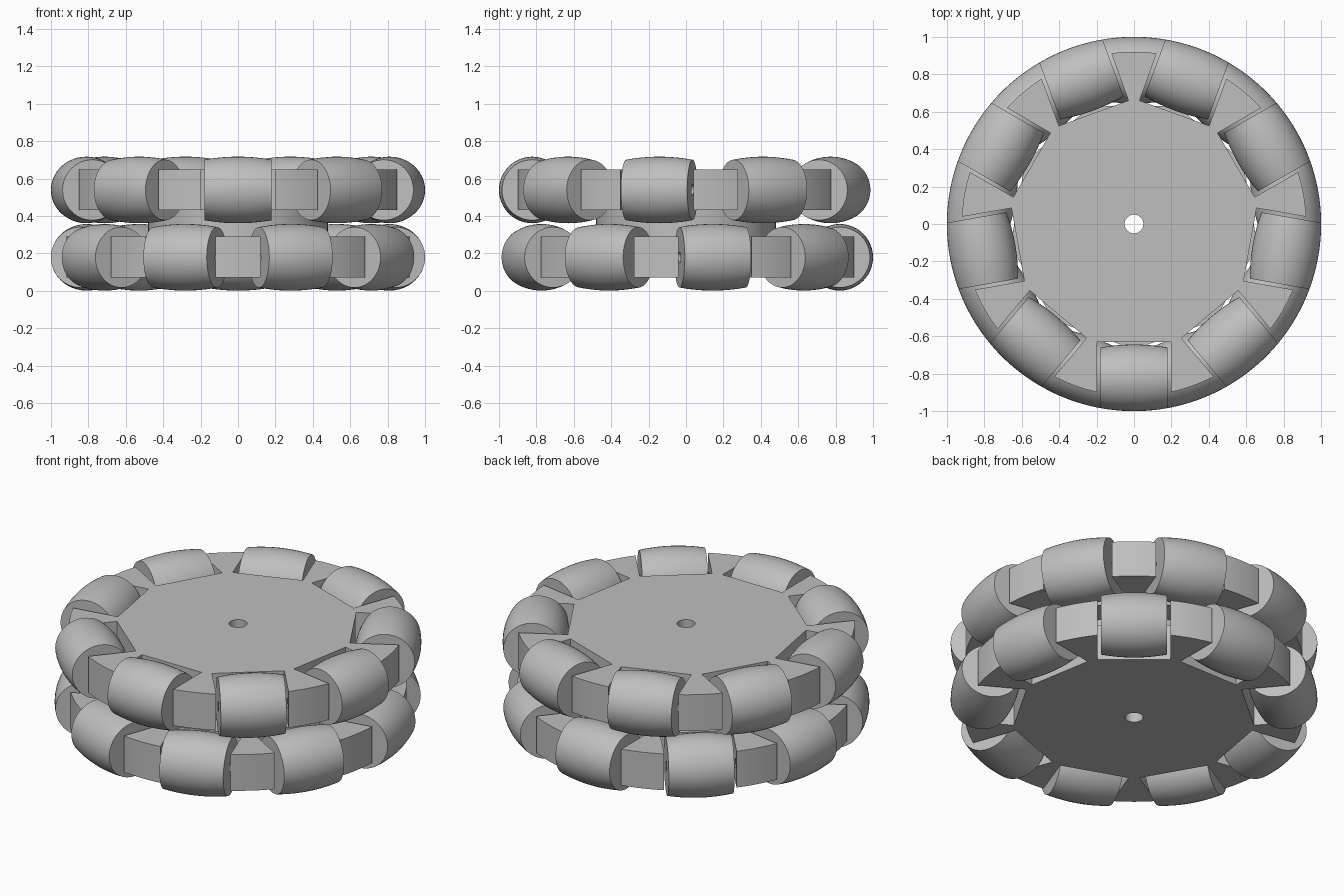
import bpy, bmesh, math
from mathutils import Matrix

if "Cube" in bpy.data.objects:
    bpy.data.objects.remove(bpy.data.objects["Cube"])

COUNT = 9
STEP = math.tau / COUNT
AXLE_R = 0.822      # distance of the roller axles from the wheel centre
HALF_W = 0.18       # half length of a roller
SLOT_W = 0.198      # half width of a roller slot
SLOT_IN = 0.63      # radius of the slot floor
DISC_R = 0.92
PIN_R = 0.03
DISC_H = 0.218

grey = bpy.data.materials.new("light grey")
grey.use_nodes = True
colour = (0.52, 0.52, 0.52, 1)
grey.diffuse_color = colour
grey.node_tree.nodes["Principled BSDF"].inputs["Base Color"].default_value = colour


def finish(bm, name):
    """Turn a bmesh into a grey mesh."""
    bmesh.ops.recalc_face_normals(bm, faces=bm.faces)
    mesh = bpy.data.meshes.new(name)
    bm.to_mesh(mesh)
    bm.free()
    mesh.materials.append(grey)
    return mesh


def place(mesh, name, matrix=Matrix()):
    ob = bpy.data.objects.new(name, mesh)
    bpy.context.collection.objects.link(ob)
    ob.matrix_world = matrix
    return ob


def smooth(ob):
    bpy.ops.object.select_all(action="DESELECT")
    ob.select_set(True)
    bpy.context.view_layer.objects.active = ob
    bpy.ops.object.shade_smooth_by_angle(angle=math.radians(30))


def cylinder(bm, radius, depth, matrix, segments=48):
    bmesh.ops.create_cone(bm, cap_ends=True, segments=segments, radius1=radius,
                          radius2=radius, depth=depth, matrix=matrix)


def axle_matrix(angle, z):
    """Local x points outward, local y runs along the axle."""
    return (Matrix.Translation((0, 0, z)) @ Matrix.Rotation(angle, 4, "Z")
            @ Matrix.Translation((AXLE_R, 0, 0)))


def cut(ob, cutter):
    cutter.hide_render = True
    cutter.hide_viewport = True
    mod = ob.modifiers.new("holes", "BOOLEAN")
    mod.operation = "DIFFERENCE"
    mod.solver = "EXACT"
    mod.object = cutter


def slotted_disc(angles, z):
    """Disc with a straight-sided slot for every roller."""
    bm = bmesh.new()
    verts = []

    def add(r, a):
        verts.append(bm.verts.new((r * math.cos(a), r * math.sin(a), z - DISC_H / 2)))

    inner = math.atan2(SLOT_W, SLOT_IN)
    outer = math.asin(SLOT_W / DISC_R)
    for a in angles:
        add(math.hypot(SLOT_W, SLOT_IN), a - inner)
        add(math.hypot(SLOT_W, SLOT_IN), a + inner)
        for i in range(9):
            add(DISC_R, a + outer + (STEP - 2 * outer) * i / 8)
    face = bm.faces.new(verts)
    top = bmesh.ops.extrude_face_region(bm, geom=[face])["geom"]
    bmesh.ops.translate(bm, vec=(0, 0, DISC_H),
                        verts=[g for g in top if isinstance(g, bmesh.types.BMVert)])
    return bm


# Roller: barrel profile following the wheel rim, spun about its axle
bm = bmesh.new()
ts = [HALF_W * (i / 6 - 1) for i in range(13)]
points = [(math.sqrt(1 - t * t) - AXLE_R, t) for t in ts]
points += [(PIN_R, HALF_W), (PIN_R, -HALF_W)]
ring = [bm.verts.new((r, t, 0)) for r, t in points]
edges = [bm.edges.new((ring[i - 1], ring[i])) for i in range(len(ring))]
bmesh.ops.spin(bm, geom=ring + edges, cent=(0, 0, 0), axis=(0, 1, 0),
               angle=math.tau, steps=48, use_duplicate=False)
bmesh.ops.remove_doubles(bm, verts=bm.verts, dist=0.0001)
roller_mesh = finish(bm, "roller")

# Central bore cutter
bm = bmesh.new()
cylinder(bm, 0.05, 2, Matrix())
bore = place(finish(bm, "bore_cutter"), "bore_cutter")

# Two rows, the lower one turned by half a step
for row, z, start in (("lower", 0.18, -math.pi / 2 + STEP / 2),
                      ("upper", 0.54, -math.pi / 2)):
    angles = [start + k * STEP for k in range(COUNT)]
    disc = place(finish(slotted_disc(angles, z), row + "_disc"), row + "_disc")
    smooth(disc)

    # Axle holes in the lugs
    bm = bmesh.new()
    for a in angles:
        cylinder(bm, PIN_R, 0.55, axle_matrix(a, z) @ Matrix.Rotation(math.pi / 2, 4, "X"), 20)
    pins = place(finish(bm, row + "_axle_cutter"), row + "_axle_cutter")
    cut(disc, pins)
    cut(disc, bore)

    for k, a in enumerate(angles):
        roller = place(roller_mesh, f"{row}_roller_{k + 1}", axle_matrix(a, z - 0.001))
        if row == "lower" and k == 0:
            smooth(roller)

# Spacer hub between the discs
bm = bmesh.new()
cylinder(bm, 0.48, 0.36 - DISC_H, Matrix.Translation((0, 0, 0.36)), 96)
hub = place(finish(bm, "spacer_hub"), "spacer_hub")
smooth(hub)
cut(hub, bore)
